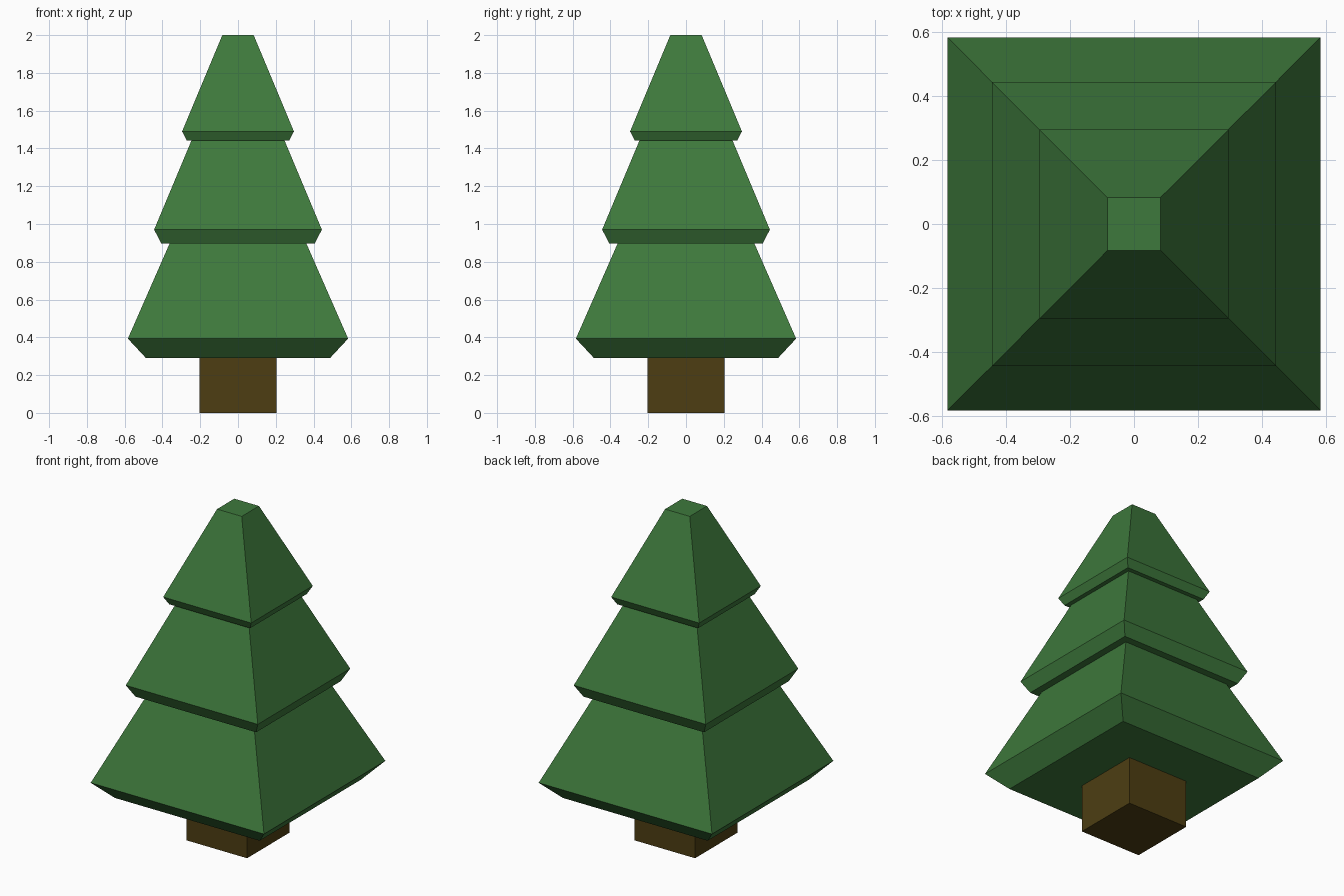
import bpy
import bmesh

if "Cube" in bpy.data.objects:
    bpy.data.objects.remove(bpy.data.objects["Cube"])


def material(name, color):
    mat = bpy.data.materials.new(name)
    mat.diffuse_color = (*color, 1.0)
    mat.use_nodes = True
    mat.node_tree.nodes["Principled BSDF"].inputs["Base Color"].default_value = mat.diffuse_color
    return mat


def square_loft(name, rings, mat):
    """Skin a stack of square rings given as (half width, height), capped at both ends."""
    bm = bmesh.new()
    corners = [(-1, -1), (1, -1), (1, 1), (-1, 1)]
    loops = [[bm.verts.new((sx * w, sy * w, z)) for sx, sy in corners] for w, z in rings]
    for low, high in zip(loops, loops[1:]):
        for i in range(4):
            j = (i + 1) % 4
            bm.faces.new((low[i], low[j], high[j], high[i]))
    bm.faces.new(loops[0][::-1])
    bm.faces.new(loops[-1])
    bmesh.ops.recalc_face_normals(bm, faces=bm.faces)
    mesh = bpy.data.meshes.new(name)
    bm.to_mesh(mesh)
    bm.free()
    mesh.materials.append(mat)
    obj = bpy.data.objects.new(name, mesh)
    bpy.context.collection.objects.link(obj)
    return obj


green = material("needle_green", (0.048, 0.19, 0.045))
brown = material("bark_brown", (0.075, 0.048, 0.006))

# Trunk
square_loft("trunk", [(0.204, 0.0), (0.204, 0.29)], brown)

# Foliage: three tapering tiers, each with a bevelled lower rim, as one skin
square_loft("foliage", [
    (0.487, 0.29), (0.583, 0.393), (0.362, 0.897),   # lower tier
    (0.406, 0.897), (0.444, 0.97), (0.246, 1.443),   # middle tier
    (0.272, 1.443), (0.296, 1.49), (0.083, 2.0),     # upper tier
], green)
